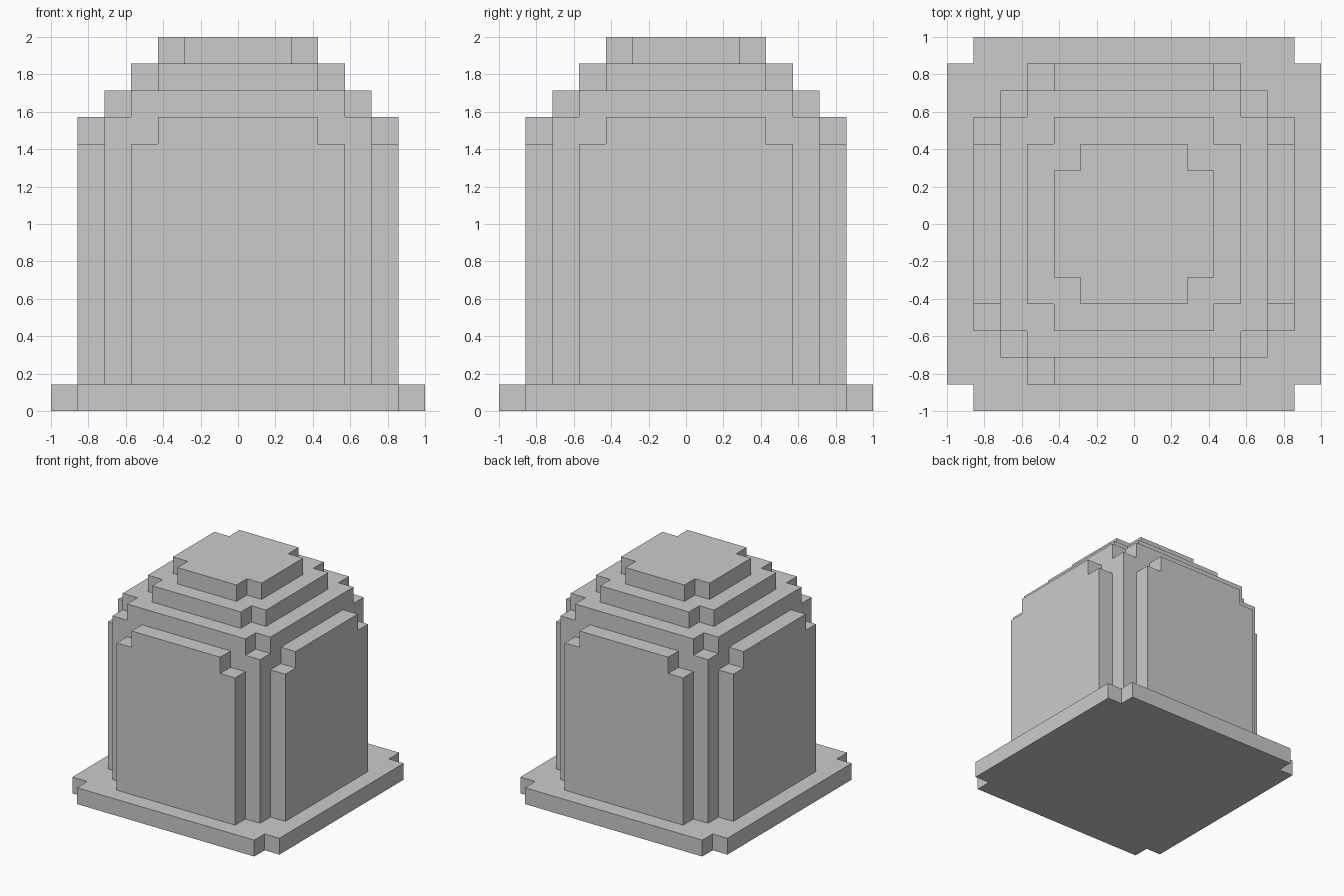
import bpy, bmesh
from mathutils import Matrix, Vector

if "Cube" in bpy.data.objects:
    bpy.data.objects.remove(bpy.data.objects["Cube"])

U = 1 / 7  # one block of the 14 x 14 x 14 grid


def prism(name, outline, depth, matrix=Matrix()):
    """Extrude a flat outline (in block units) along its local z axis."""
    bm = bmesh.new()
    face = bm.faces.new([bm.verts.new((x, y, 0)) for x, y in outline])
    ext = bmesh.ops.extrude_face_region(bm, geom=[face])
    moved = [v for v in ext["geom"] if isinstance(v, bmesh.types.BMVert)]
    bmesh.ops.translate(bm, verts=moved, vec=Vector((0, 0, depth)))
    bmesh.ops.transform(bm, matrix=Matrix.Scale(U, 4) @ matrix, verts=bm.verts)
    bmesh.ops.recalc_face_normals(bm, faces=bm.faces)
    mesh = bpy.data.meshes.new(name)
    bm.to_mesh(mesh)
    bm.free()
    obj = bpy.data.objects.new(name, mesh)
    bpy.context.collection.objects.link(obj)
    return obj


def notched_square(r):
    """Square of half-width r with one block cut from every corner."""
    s = r - 1
    return [(r, -s), (r, s), (s, s), (s, r), (-s, r), (-s, s),
            (-r, s), (-r, -s), (-s, -s), (-s, -r), (s, -r), (s, -s)]


def slab(name, r, z):
    return prism(name, notched_square(r), 1, Matrix.Translation((0, 0, z)))


# Base plate
slab("base_plate", 7, 0)

# Square core, its corners show as pillars between the panels
prism("core", [(-5, -5), (5, -5), (5, 5), (-5, 5)], 10,
      Matrix.Translation((0, 0, 1)))

# Stepped roof
for name, r, z in (("roof_lower", 5, 11), ("roof_middle", 4, 12), ("roof_top", 3, 13)):
    slab(name, r, z)

# Four shouldered wall panels, standing upright against the core
panel = [(-4, 1), (4, 1), (4, 10), (3, 10), (3, 11), (-3, 11), (-3, 10), (-4, 10)]
upright = Matrix.Translation((0, -5, 0)) @ Matrix.Rotation(1.5707963268, 4, "X")
for i, side in enumerate(("front", "right", "back", "left")):
    prism(side + "_panel", panel, 1, Matrix.Rotation(i * 1.5707963268, 4, "Z") @ upright)
